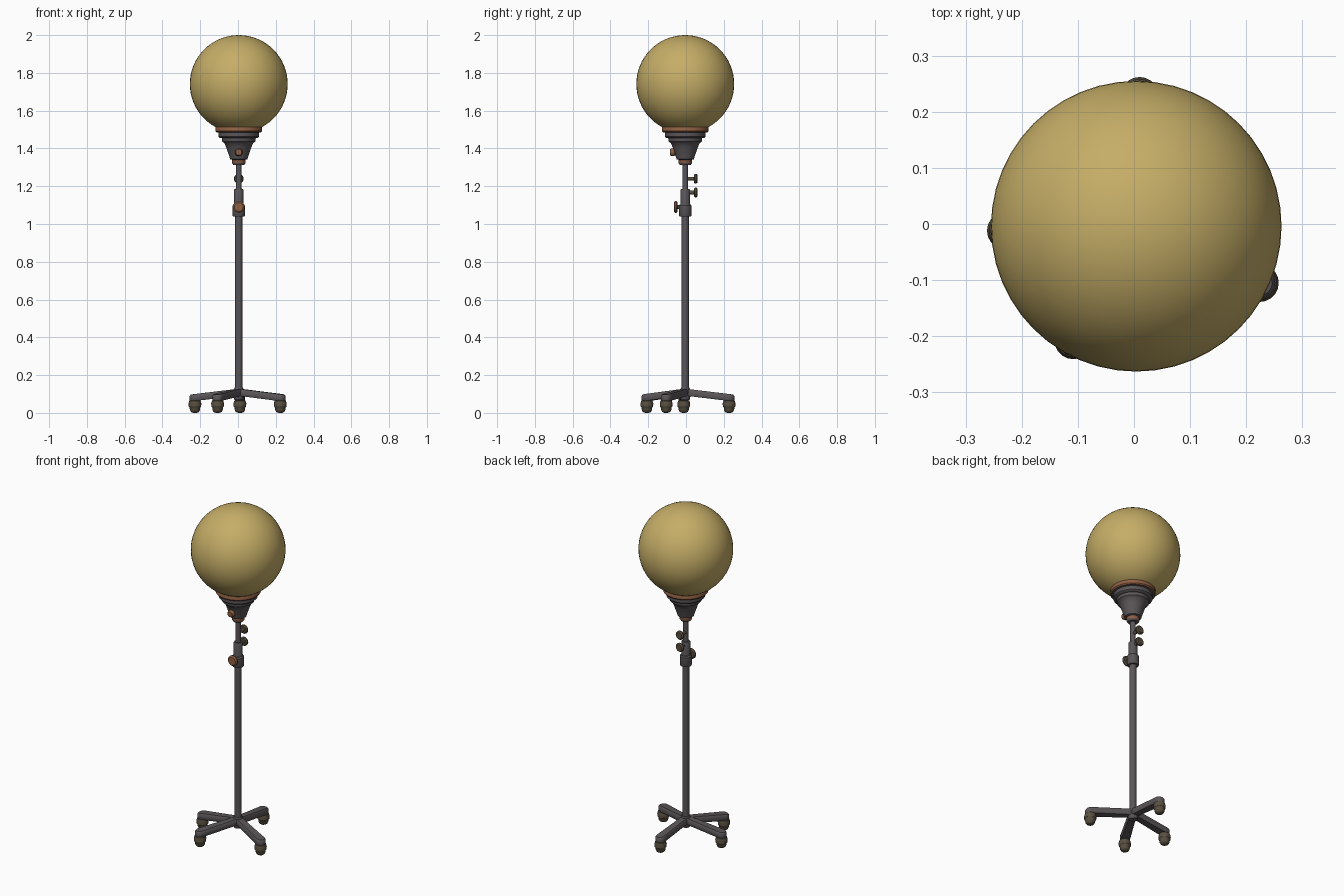
import bpy, bmesh, math
from mathutils import Vector, Matrix

if "Cube" in bpy.data.objects:
    bpy.data.objects.remove(bpy.data.objects["Cube"])

def mat(name, c):
    m = bpy.data.materials.new(name)
    m.diffuse_color = (*c, 1)
    m.use_nodes = True
    m.node_tree.nodes["Principled BSDF"].inputs["Base Color"].default_value = m.diffuse_color
    return m

GLOBE = mat("warm yellow glass", (0.56, 0.42, 0.135))
METAL = mat("dark grey metal", (0.105, 0.092, 0.097))
COPPER = mat("copper", (0.28, 0.115, 0.055))
OLIVE = mat("dark olive rubber", (0.10, 0.08, 0.052))
CX, CY = 0.004, -0.004  # axis of the lamp

def finish(name, bm, mats, angle=35):
    bmesh.ops.recalc_face_normals(bm, faces=bm.faces)
    me = bpy.data.meshes.new(name)
    bm.to_mesh(me)
    bm.free()
    ob = bpy.data.objects.new(name, me)
    bpy.context.collection.objects.link(ob)
    for m in mats:
        me.materials.append(m)
    bpy.ops.object.select_all(action='DESELECT')
    ob.select_set(True)
    bpy.context.view_layer.objects.active = ob
    bpy.ops.object.shade_smooth_by_angle(angle=math.radians(angle))
    return ob

def lathe(name, profile, mats, loc=(CX, CY, 0), rot=None, seg=32, rule=None):
    """Spin (radius, height) points around z, then rotate and place."""
    bm = bmesh.new()
    rings = []
    for r, z in profile:
        if r < 1e-6:
            rings.append([bm.verts.new((0, 0, z))])
        else:
            rings.append([bm.verts.new((r * math.cos(2 * math.pi * i / seg),
                                        r * math.sin(2 * math.pi * i / seg), z)) for i in range(seg)])
    for a, b in zip(rings, rings[1:]):
        for i in range(seg):
            j = (i + 1) % seg
            if len(a) == 1:
                bm.faces.new((a[0], b[i], b[j]))
            elif len(b) == 1:
                bm.faces.new((a[i], a[j], b[0]))
            else:
                bm.faces.new((a[i], a[j], b[j], b[i]))
    if rule:
        for f in bm.faces:
            f.material_index = rule(f.calc_center_median())
    if rot:
        bm.transform(rot)
    bm.transform(Matrix.Translation(loc))
    return finish(name, bm, mats)

# Globe shade
bm = bmesh.new()
bmesh.ops.create_uvsphere(bm, u_segments=48, v_segments=32, radius=0.259,
                          matrix=Matrix.Translation((CX, CY, 1.741)))
finish("globe", bm, [GLOBE])

# Stepped holder cup with copper rim and copper neck ring
lathe("globe_holder", [
    (0, 1.49), (0.06, 1.495), (0.11, 1.518), (0.12, 1.518), (0.124, 1.512), (0.124, 1.492),
    (0.119, 1.486), (0.107, 1.484), (0.107, 1.462), (0.101, 1.456), (0.090, 1.454),
    (0.088, 1.436), (0.076, 1.428), (0.066, 1.405), (0.048, 1.352), (0.046, 1.343),
    (0.035, 1.340), (0.035, 1.322), (0.028, 1.312), (0, 1.312)], [METAL, COPPER],
    rule=lambda c: 1 if c.z > 1.487 or c.z < 1.341 and c.z > 1.32 else 0)

# Upper rod, sleeve, clamp collar, pole and hub
lathe("upper_rod", [(0, 1.15), (0.015, 1.15), (0.015, 1.32), (0, 1.32)], [METAL], seg=20)
lathe("sleeve", [(0, 1.08), (0.025, 1.08), (0.025, 1.180), (0.022, 1.186), (0, 1.186)], [METAL], seg=24)
lathe("clamp_collar", [(0, 1.04), (0.030, 1.04), (0.033, 1.045), (0.033, 1.097),
                       (0.028, 1.104), (0, 1.104)], [METAL], seg=24)
lathe("pole", [(0, 0.07), (0.019, 0.07), (0.019, 1.06), (0, 1.06)], [METAL], seg=24)
lathe("hub", [(0, 0.068), (0.022, 0.068), (0.026, 0.074), (0.028, 0.118),
              (0.022, 0.134), (0, 0.134)], [METAL], seg=24)

# Thumb screws: a shaft plus a mushroom head, pointing front (-1) or back (+1)
def knob(name, z, side, reach, r, head, cap):
    prof = [(0, 0), (0.010, 0), (0.010, reach - head), (r * 0.8, reach - head),
            (r, reach - head * 0.7), (r, reach - head * 0.35), (r * 0.75, reach), (0, reach)]
    rot = Matrix.Rotation(-side * math.pi / 2, 4, 'X')
    lathe(name, prof, [OLIVE, cap], (CX, CY, z), rot, 20,
          lambda c: 1 if c.z > reach - head * 0.6 else 0)

knob("holder_screw", 1.38, -1, 0.080, 0.021, 0.028, COPPER)
knob("rod_screw", 1.24, 1, 0.066, 0.026, 0.020, OLIVE)
knob("sleeve_screw", 1.167, 1, 0.066, 0.026, 0.020, OLIVE)
knob("clamp_screw", 1.09, -1, 0.060, 0.031, 0.018, COPPER)

# Four sloping legs with rounded ends, each on a caster
for i, (x, y) in enumerate([(-0.228, -0.012), (-0.108, -0.207), (0.224, -0.105), (0.010, 0.228)], 1):
    d = Vector((x - CX, y - CY, 0))
    length, ang = d.length, math.atan2(d.y, d.x)
    bm = bmesh.new()
    w0, w1 = 0.021, 0.028
    outline = [(0, -w0), (length - 0.02, -w1 * 0.95)]
    outline += [(length + w1 * math.cos(t), w1 * math.sin(t))
                for t in (math.pi * (k / 8 - 0.5) for k in range(9))]
    outline += [(length - 0.02, w1 * 0.95), (0, w0)]
    layers = []
    for s, dz in ((0.85, -0.019), (1, -0.012), (1, 0.010), (0.8, 0.018)):
        layers.append([bm.verts.new((u if u < length else length + (u - length) * s, v * s,
                                     0.110 - 0.028 * u / length + dz)) for u, v in outline])
    n = len(outline)
    for a, b in zip(layers, layers[1:]):
        for k in range(n):
            bm.faces.new((a[k], a[(k + 1) % n], b[(k + 1) % n], b[k]))
    bm.faces.new(layers[0])
    bm.faces.new(layers[-1])
    bm.transform(Matrix.Translation((CX, CY, 0)) @ Matrix.Rotation(ang, 4, 'Z'))
    finish(f"leg_{i}", bm, [METAL])
    lathe(f"caster_{i}", [(0, 0), (0.014, 0.001), (0.022, 0.006), (0.027, 0.016), (0.028, 0.028),
                          (0.033, 0.034), (0.034, 0.050), (0.030, 0.064), (0.022, 0.070), (0, 0.070)],
          [OLIVE], (x, y, 0), seg=20)
